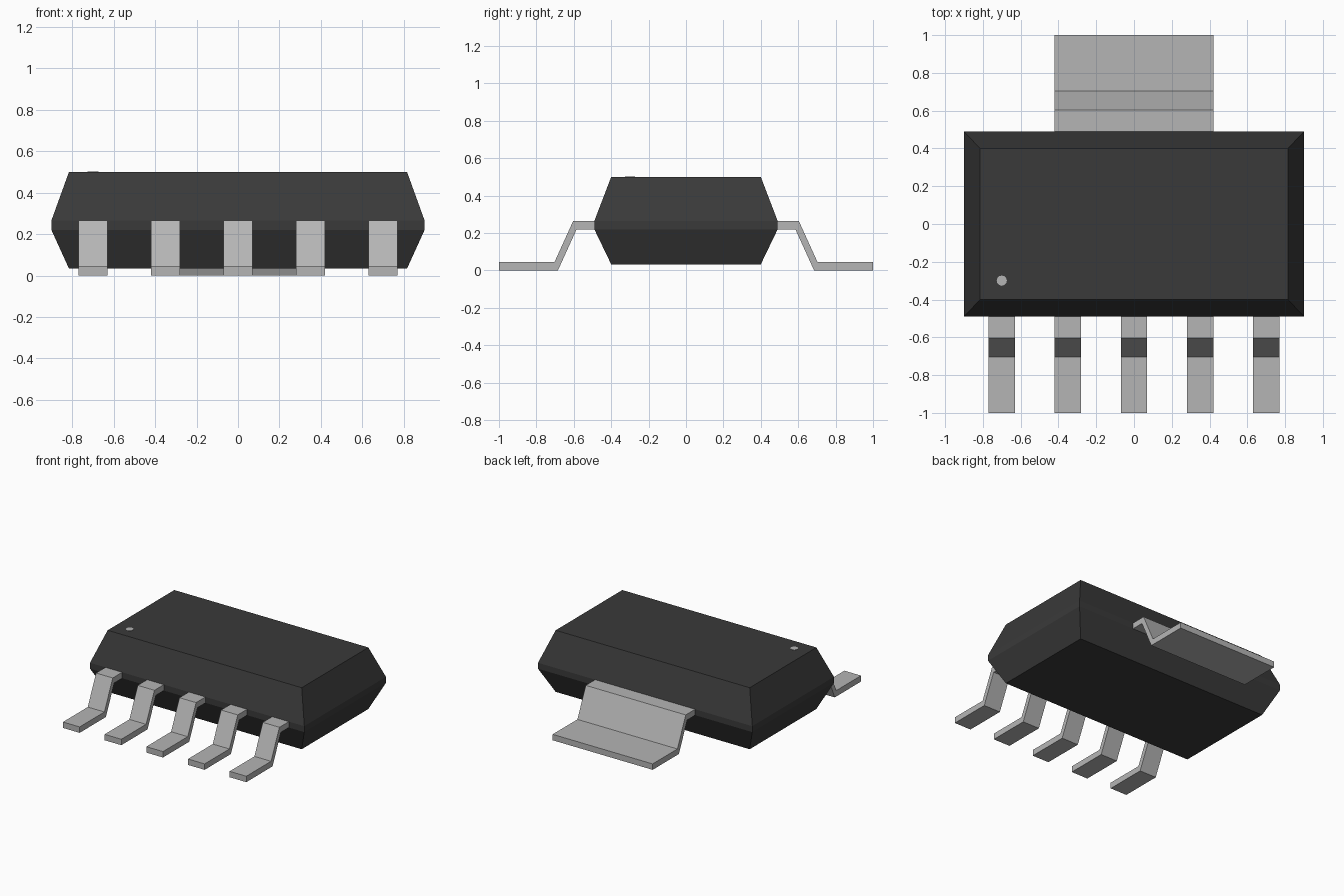
import bpy
import bmesh
import math

cube = bpy.data.objects.get("Cube")
if cube:
    bpy.data.objects.remove(cube, do_unlink=True)


def make_material(name, value):
    mat = bpy.data.materials.new(name)
    mat.use_nodes = True
    color = (value, value, value, 1.0)
    mat.diffuse_color = color
    bsdf = next(n for n in mat.node_tree.nodes if n.type == 'BSDF_PRINCIPLED')
    bsdf.inputs["Base Color"].default_value = color
    bsdf.inputs["Roughness"].default_value = 0.6
    return mat


plastic = make_material("black plastic", 0.042)
metal = make_material("grey metal", 0.46)


def loft(name, rings, mat):
    """Skin a stack of matching point rings and cap both ends."""
    bm = bmesh.new()
    loops = [[bm.verts.new(p) for p in ring] for ring in rings]
    n = len(loops[0])
    for a, b in zip(loops, loops[1:]):
        for i in range(n):
            j = (i + 1) % n
            bm.faces.new((a[i], a[j], b[j], b[i]))
    bm.faces.new(loops[0])
    bm.faces.new(loops[-1])
    bmesh.ops.recalc_face_normals(bm, faces=bm.faces)
    mesh = bpy.data.meshes.new(name)
    bm.to_mesh(mesh)
    bm.free()
    mesh.materials.append(mat)
    obj = bpy.data.objects.new(name, mesh)
    bpy.context.collection.objects.link(obj)
    return obj


# Package body: bevelled block with a narrow upright band at its waist
def rectangle(hx, hy, z):
    return [(-hx, -hy, z), (hx, -hy, z), (hx, hy, z), (-hx, hy, z)]


loft("package_body", [
    rectangle(0.815, 0.40, 0.033),
    rectangle(0.90, 0.49, 0.22),
    rectangle(0.90, 0.49, 0.265),
    rectangle(0.815, 0.40, 0.50),
], plastic)

# Bent lead section: distance from the centre, height
LEAD = [(0.47, 0.265), (0.603, 0.265), (0.703, 0.045), (1.0, 0.045),
        (1.0, 0.0), (0.685, 0.0), (0.585, 0.22), (0.47, 0.22)]


def lead(name, x, half_width, side):
    rings = [[(x + dx, side * d, z) for d, z in LEAD]
             for dx in (-half_width, half_width)]
    return loft(name, rings, metal)


# Five narrow pins at the front, one wide tab at the back
for i in range(5):
    lead(f"pin_{i + 1}", -0.70 + 0.35 * i, 0.07, -1)
lead("rear_tab", 0.0, 0.42, 1)

# Round marker for the first pin
loft("pin_one_marker", [
    [(-0.70 + 0.027 * math.cos(math.tau * k / 12),
      -0.30 + 0.027 * math.sin(math.tau * k / 12), z) for k in range(12)]
    for z in (0.497, 0.502)
], metal)
